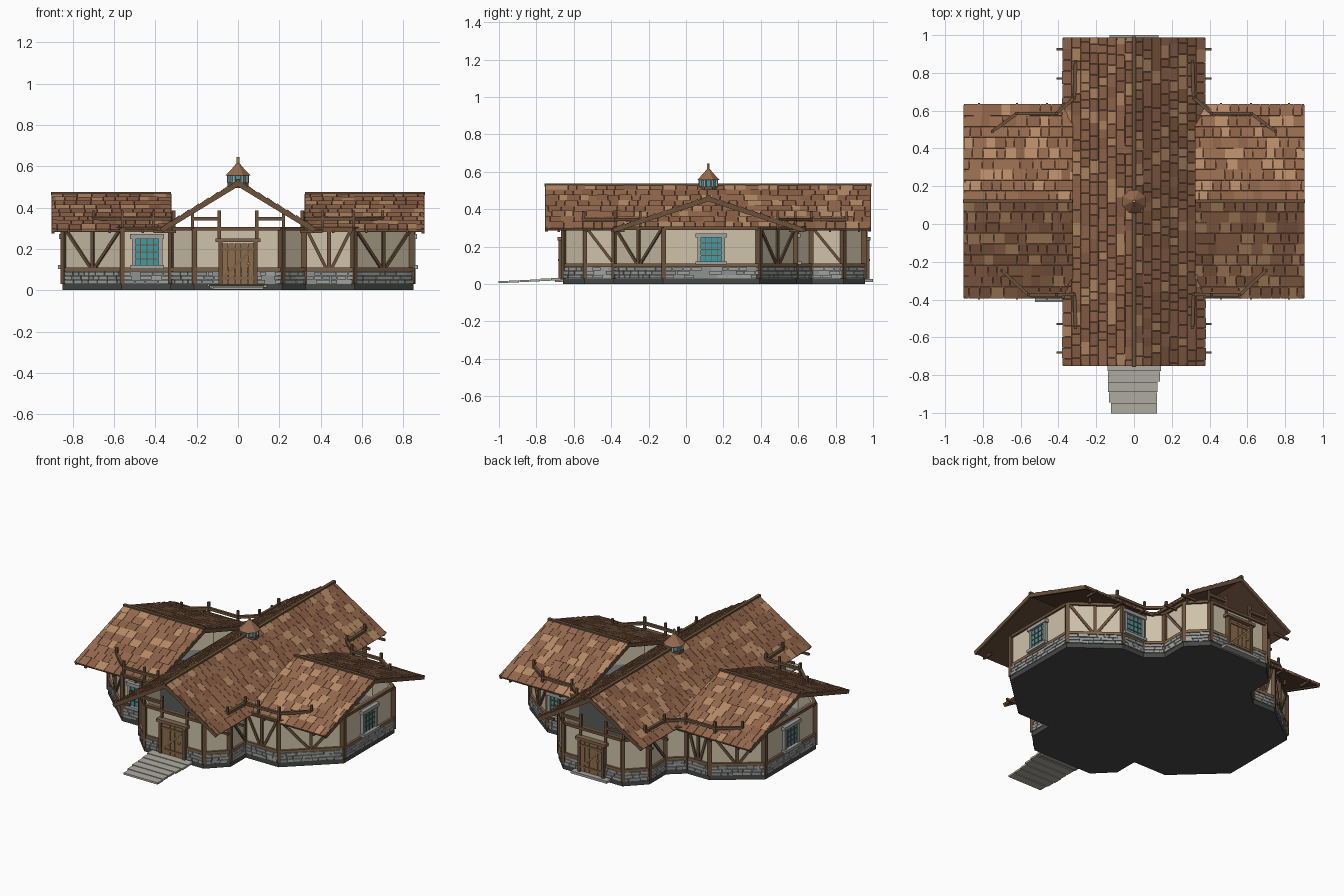
import bpy, bmesh, math, random
from mathutils import Vector as V

if "Cube" in bpy.data.objects:
    bpy.data.objects.remove(bpy.data.objects["Cube"])

random.seed(4)
COL = dict(timber=(.15, .085, .045), tim2=(.22, .13, .07), plaster=(.62, .54, .40), stone=(.27, .29, .29),
           stone2=(.36, .37, .35), dark=(.06, .065, .06), step=(.42, .41, .35), glass=(.06, .33, .38),
           tile=(.30, .14, .075), tile2=(.25, .115, .06), tile3=(.46, .25, .13), under=(.13, .07, .04),
           door=(.27, .15, .07), iron=(.05, .05, .05), brass=(.55, .38, .1))
MATS = {}
for k, c in COL.items():
    MATS[k] = bpy.data.materials.new(k)
    MATS[k].diffuse_color = (*c, 1)

parts = {}   # object name -> (verts, faces, face materials)


def add(name, mat, verts, faces):
    vs, fs, ms = parts.setdefault(name, ([], [], []))
    o = len(vs)
    vs.extend(verts)
    fs.extend([[o + i for i in f] for f in faces])
    ms.extend([mat] * len(faces))


def beam(name, mat, p, q, w, d, n):
    """Box from p to q: depth d along hint n, width w across."""
    p, q, n = V(p), V(q), V(n)
    side = (q - p).normalized().cross(n).normalized()
    n = side.cross((q - p).normalized())
    ring = [side * (w / 2 * a) + n * (d / 2 * b) for a, b in ((-1, -1), (1, -1), (1, 1), (-1, 1))]
    add(name, mat, [p + r for r in ring] + [q + r for r in ring],
        [(3, 2, 1, 0), (4, 5, 6, 7)] + [(i, (i + 1) % 4, (i + 1) % 4 + 4, i + 4) for i in range(4)])


def offset(poly, d):
    """Mitred outward offset of a counter-clockwise outline."""
    out = []
    for i, p in enumerate(poly):
        e1, e2 = (p - poly[i - 1]).normalized(), (poly[(i + 1) % len(poly)] - p).normalized()
        n1, n2 = V((e1.y, -e1.x)), V((e2.y, -e2.x))
        out.append(p + (n1 + n2) * (d / (1 + n1.dot(n2))))
    return out


def prism(name, mat, poly, z0, z1):
    n = len(poly)
    add(name, mat, [(p.x, p.y, z) for z in (z0, z1) for p in poly],
        [tuple(range(n))[::-1], tuple(range(n, 2 * n))] +
        [(i, (i + 1) % n, (i + 1) % n + n, i + n) for i in range(n)])


def shell(name, mat, outer, inner, z0, z1):
    n = len(outer)
    rings = [(outer, z0), (outer, z1), (inner, z1), (inner, z0)]
    add(name, mat, [(p.x, p.y, z) for r, z in rings for p in r],
        [(k * n + i, k * n + (i + 1) % n, (k + 1) % 4 * n + (i + 1) % n, (k + 1) % 4 * n + i)
         for k in range(4) for i in range(n)])


# Cross-shaped floor outline with cut corners
half = [V(p) for p in ((.21, -.65), (.32, -.54), (.32, -.38), (.56, -.38), (.84, -.12), (.84, .39),
                       (.58, .585), (.42, .585), (.32, .67), (.32, .84), (.21, .95))]
plan = half + [V((-p.x, p.y)) for p in reversed(half)]
prism('foundation', 'dark', offset(plan, .008), 0, .03)
shell('stone_plinth', 'stone', offset(plan, .004), offset(plan, -.02), .03, .095)
shell('plaster_walls', 'plaster', plan, offset(plan, -.02), .09, .305)

# Wall treatment for each side of the outline
KIND = 'pdvvwvwpdpDpdpvvwvwdpD'
for i, kind in enumerate(KIND):
    a, b = plan[i], plan[(i + 1) % len(plan)]
    L = (b - a).length
    t = (b - a) / L
    n = V((t.y, -t.x, 0))

    def P(s, z, off=0.0):
        c = a + t * s
        return V((c.x + n.x * off, c.y + n.y * off, z))

    # rubble stones
    for r in range(3):
        s = 0
        while s < L - .005:
            w = min(random.uniform(.03, .075), L - s)
            z = .04 + r * .02
            beam('plinth_stones', random.choice(('stone', 'stone2')), P(s + .002, z, .006), P(s + w - .002, z, .006),
                 .017, random.uniform(.008, .018), n)
            s += w
    # corner post, sill and wall plate
    beam('corner_posts', 'timber', P(0, .03), P(0, .30), .024, .03, n)
    beam('sill_beams', 'tim2', P(0, .1), P(L, .1), .018, .026, n)
    beam('wall_plates', 'timber', P(0, .298), P(L, .298), .018, .024, n)
    m = L / 2
    if kind == 'v':      # centre post and V braces
        beam('wall_braces', 'timber', P(m, .1), P(m, .3), .018, .02, n)
        for g in (-1, 1):
            beam('wall_braces', 'timber', P(m + g * .015, .11), P(m + g * (m - .015), .29), .015, .018, n)
    elif kind == 'd':    # single brace
        beam('wall_braces', 'timber', P(.015, .29), P(L - .015, .12), .015, .018, n)
    elif kind == 'w':    # framed window with glazing bars
        h = .065
        beam('window_glass', 'glass', P(m - h, .185, .003), P(m + h, .185, .003), .13, .012, n)
        for g in (-1, 1):
            beam('window_frames', 'stone2', P(m + g * h, .115, .006), P(m + g * h, .255, .006), .018, .026, n)
        beam('window_frames', 'stone2', P(m - h - .018, .26, .008), P(m + h + .018, .26, .008), .022, .036, n)
        beam('window_frames', 'stone2', P(m - h - .018, .112, .01), P(m + h + .018, .112, .01), .018, .044, n)
        for g in (-1, 0, 1):
            beam('window_bars', 'timber', P(m + g * .032, .12, .007), P(m + g * .032, .25, .007), .005, .012, n)
            beam('window_bars', 'timber', P(m - h, .185 + g * .033, .007), P(m + h, .185 + g * .033, .007), .005, .012, n)
    elif kind == 'D':    # plank door with frame, braces, hinges and knob
        for k in range(5):
            c = m + (k - 2) * .031
            beam('door_planks', 'door', P(c, .03, .014), P(c, .225, .014), .029, .018, n)
        for g in (-1, 1):
            beam('door_frame', 'timber', P(m + g * .085, .02, .014), P(m + g * .085, .235, .014), .018, .034, n)
        beam('door_frame', 'tim2', P(m - .108, .242, .016), P(m + .108, .242, .016), .018, .042, n)
        beam('door_braces', 'tim2', P(m - .07, .06, .024), P(m + .07, .2, .024), .014, .01, n)
        for z in (.06, .2):
            beam('door_braces', 'tim2', P(m - .078, z, .024), P(m + .078, z, .024), .014, .01, n)
        beam('door_knob', 'brass', P(m + .05, .122, .022), P(m + .05, .134, .022), .012, .024, n)
        beam('door_threshold', 'stone2', P(m - .13, .018, .025), P(m + .13, .018, .025), .016, .05, n)

# Front steps
for k in range(6):
    y, w = -.975 + k * .056, .122 + k * .005
    x = random.uniform(-.008, .008)
    beam('front_steps', 'step', (x - w, y, .01 + k * .003), (x + w, y, .01 + k * .003), .054, .012, (0, 0, 1))


def slope(tag, r0, r1, drop, rows):
    """One roof slope: board, shingle courses and edge boards from ridge r0-r1 down by drop."""
    r0, r1, drop = V(r0), V(r1), V(drop)
    along = (r1 - r0).normalized()
    n = along.cross(drop).normalized()
    n = -n if n.z < 0 else n
    L, S = (r1 - r0).length, drop.length
    d = drop / S
    beam(tag + '_boards', 'under', r0 + drop / 2 - n * .008, r1 + drop / 2 - n * .008, S, .01, n)
    h = S / rows
    for k in range(rows):
        s = -random.uniform(0, .04)
        c = d * (h * (k + .5)) + n * .001
        while s < L - .004:
            w = random.choice((.045, .058, .07))
            s0, s1 = max(s, 0), min(s + w, L)
            if s1 - s0 > .006:
                mat = random.choices(('tile', 'tile2', 'tile3'), (5, 3, 2))[0]
                beam(tag + '_shingles', mat, r0 + along * (s0 + .001) + c, r0 + along * (s1 - .001) + c,
                     h * 1.12, random.uniform(.008, .011), n - d * -.09)
            s += w
    for e, g in ((r0, 1), (r1, -1)):
        e = e + along * (g * .004) - n * .008
        beam(tag + '_bargeboards', 'timber', e, e + drop, .014, .024, n)


# Main roof along y, two lower wing roofs along x
for g in (-1, 1):
    slope('main_roof', (0, -.75, .525), (0, .985, .525), (g * .375, 0, -.228), 8)
    for s in (-1, 1):
        slope('wing_roof', (g * .325, .12, .462), (g * .9, .12, .462), (0, s * .51, -.168), 9)
    beam('wing_ridge', 'timber', (g * .325, .12, .468), (g * .905, .12, .468), .02, .016, (0, 0, 1))
beam('main_ridge', 'timber', (0, -.757, .53), (0, .993, .53), .02, .016, (0, 0, 1))

# Raised rails following the inner corners, with short posts, plus rafter ends
up = V((0, 0, 1))
FRONT = ((.70, -.245), (.56, -.375), (.41, -.375), (.315, -.372), (.31, -.55))
BACK = ((.75, .49), (.62, .585), (.41, .585), (.315, .67), (.31, .86))
PORCH = [((.22, y), (.09, y)) for y in (-.65, .95)]
for g in (-1, 1):
    for path in [FRONT, BACK] + PORCH:
        pts = [V((g * x, y, .345)) for x, y in path]
        for p, q in zip(pts, pts[1:]):
            beam('corner_rails', 'timber', p, q, .017, .017, up)
        for p in pts:
            beam('rail_posts', 'timber', p - up * .05, p + up * .042, .014, .014, (0, 1, 0))
    for y in (-.68, -.53, .77, .925):
        beam('rafter_ends', 'timber', (g * .30, y, .285), (g * .41, y, .285), .012, .014, up)
    for x in (.46, .62, .82):
        for y0, y1 in ((-.33, -.4), (.55, .64)):
            beam('rafter_ends', 'timber', (g * x, y0, .285), (g * x, y1, .285), .012, .014, up)
    for y in (-.65, .95):   # inner gable posts
        beam('gable_posts', 'timber', (g * .09, y, .25), (g * .09, y, .385), .016, .016, (0, 1, 0))

# Build the collected parts
for name, (vs, fs, ms) in parts.items():
    me = bpy.data.meshes.new(name)
    me.from_pydata([tuple(v) for v in vs], [], fs)
    used = list(dict.fromkeys(ms))
    for u in used:
        me.materials.append(MATS[u])
    for poly, mt in zip(me.polygons, ms):
        poly.material_index = used.index(mt)
    bm = bmesh.new()
    bm.from_mesh(me)
    bmesh.ops.recalc_face_normals(bm, faces=bm.faces)
    bm.to_mesh(me)
    bm.free()
    bpy.context.collection.objects.link(bpy.data.objects.new(name, me))


# Octagonal cupola on the ridge
def cone(name, mat, r1, r2, z0, z1, n=8):
    bpy.ops.mesh.primitive_cone_add(vertices=n, radius1=r1, radius2=r2, depth=z1 - z0,
                                    location=(0, .12, (z0 + z1) / 2), rotation=(0, 0, math.pi / n))
    bpy.context.object.name = name
    bpy.context.object.data.materials.append(MATS[mat])


cone('cupola_base', 'timber', .056, .056, .495, .522)
cone('cupola_lantern', 'glass', .046, .046, .52, .56)
cone('cupola_roof', 'tile', .066, .03, .555, .59)
cone('cupola_roof_top', 'tile', .03, .008, .59, .615)
cone('cupola_finial', 'brass', .008, .008, .61, .645, 6)
for k in range(8):
    a = (k + .5) * math.pi / 4
    bpy.ops.mesh.primitive_cube_add(size=1, location=(.048 * math.cos(a), .12 + .048 * math.sin(a), .54), rotation=(0, 0, a))
    post = bpy.context.object
    post.name, post.scale = 'cupola_post', (.012, .012, .044)
    post.data.materials.append(MATS['stone2'])

for m in bpy.data.materials:
    if m.users and not m.is_grease_pencil:
        m.use_nodes = True
        m.node_tree.nodes["Principled BSDF"].inputs["Base Color"].default_value = m.diffuse_color
